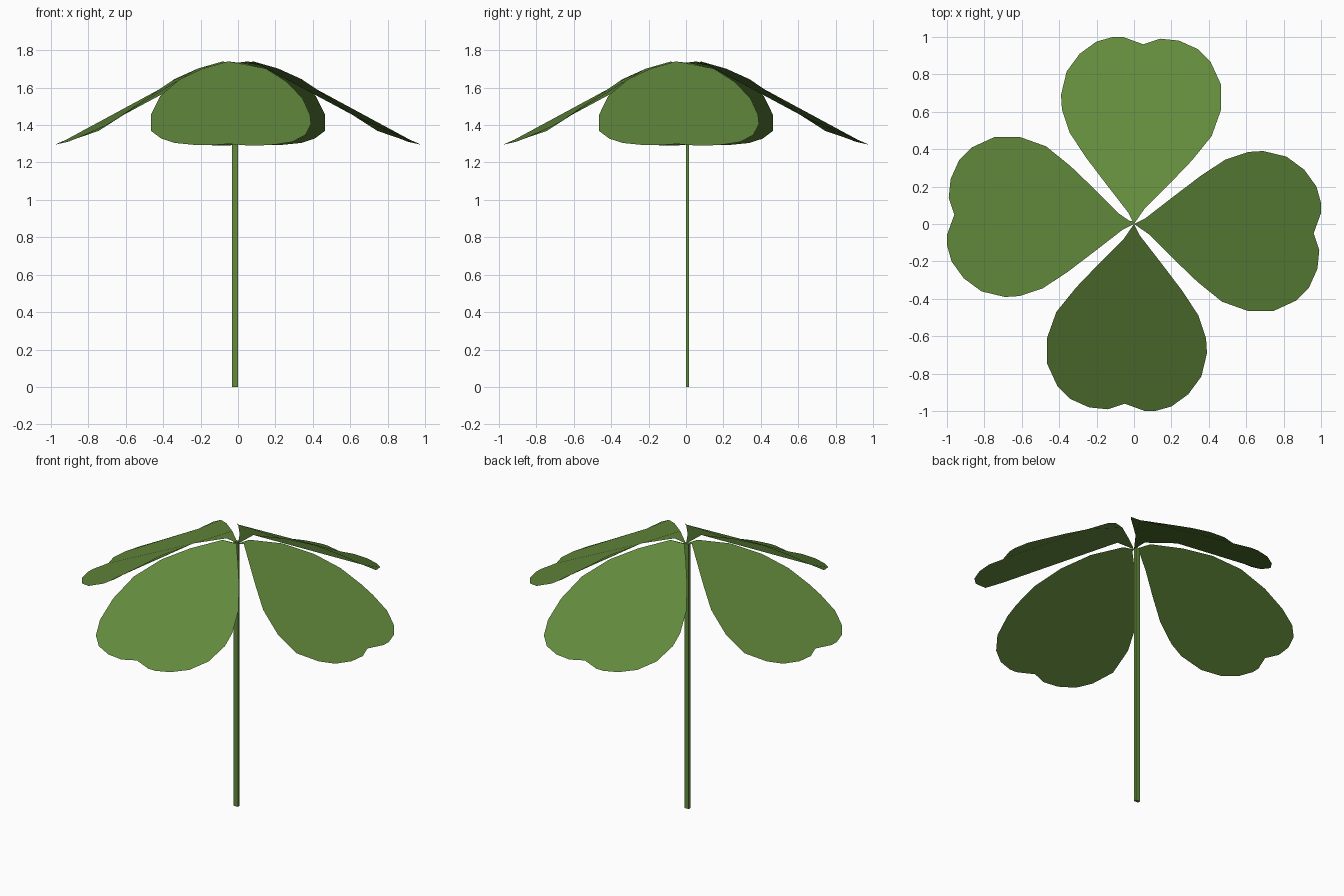
import bpy, math
from mathutils import Matrix

if "Cube" in bpy.data.objects:
    bpy.data.objects.remove(bpy.data.objects["Cube"])

leaf_green = bpy.data.materials.new("clover green")
leaf_green.diffuse_color = (0.125, 0.255, 0.046, 1)
leaf_green.use_nodes = True
leaf_green.node_tree.nodes["Principled BSDF"].inputs["Base Color"].default_value = leaf_green.diffuse_color

# Height of the leaf outline against distance from the stem
PROFILE = [(0, 1.70), (.08, 1.74), (.22, 1.70), (.34, 1.645), (.48, 1.55), (.61, 1.455),
           (.70, 1.40), (.74, 1.37), (.82, 1.345), (.91, 1.31), (1.0, 1.29)]

def height(d):
    for (a, za), (b, zb) in zip(PROFILE, PROFILE[1:]):
        if d <= b:
            return za + (zb - za) * (d - a) / (b - a)
    return PROFILE[-1][1]

# Heart outline of the back leaf, seen from above
OUTLINE = [(0, 0), (.055, .08), (.19, .215), (.31, .34), (.415, .47), (.465, .61), (.465, .745),
           (.41, .865), (.34, .935), (.24, .98), (.14, .99), (.05, .96), (-.06, 1.0), (-.11, 1.0),
           (-.20, .975), (-.29, .91), (-.36, .815), (-.39, .69), (-.385, .61), (-.345, .49),
           (-.26, .36), (-.15, .215), (-.03, .06)]

def add_mesh(name, verts, faces):
    me = bpy.data.meshes.new(name)
    me.from_pydata(verts, [], faces)
    me.materials.append(leaf_green)
    me.update()
    ob = bpy.data.objects.new(name, me)
    bpy.context.collection.objects.link(ob)
    return ob

# Four leaves, a quarter turn apart
verts = [(x, y, height(y)) for x, y in OUTLINE]
for i, side in enumerate(("back", "left", "front", "right")):
    leaf = add_mesh(side + "_leaf", verts, [list(range(len(verts)))])
    leaf.data.transform(Matrix.Rotation(i * math.pi / 2, 4, 'Z'))

# Thin stem, slightly off centre
bpy.ops.mesh.primitive_cube_add(size=1, location=(-.016, .008, .855))
stem = bpy.context.object
stem.name = "stem"
stem.scale = (.03, .018, 1.71)
stem.data.materials.append(leaf_green)
